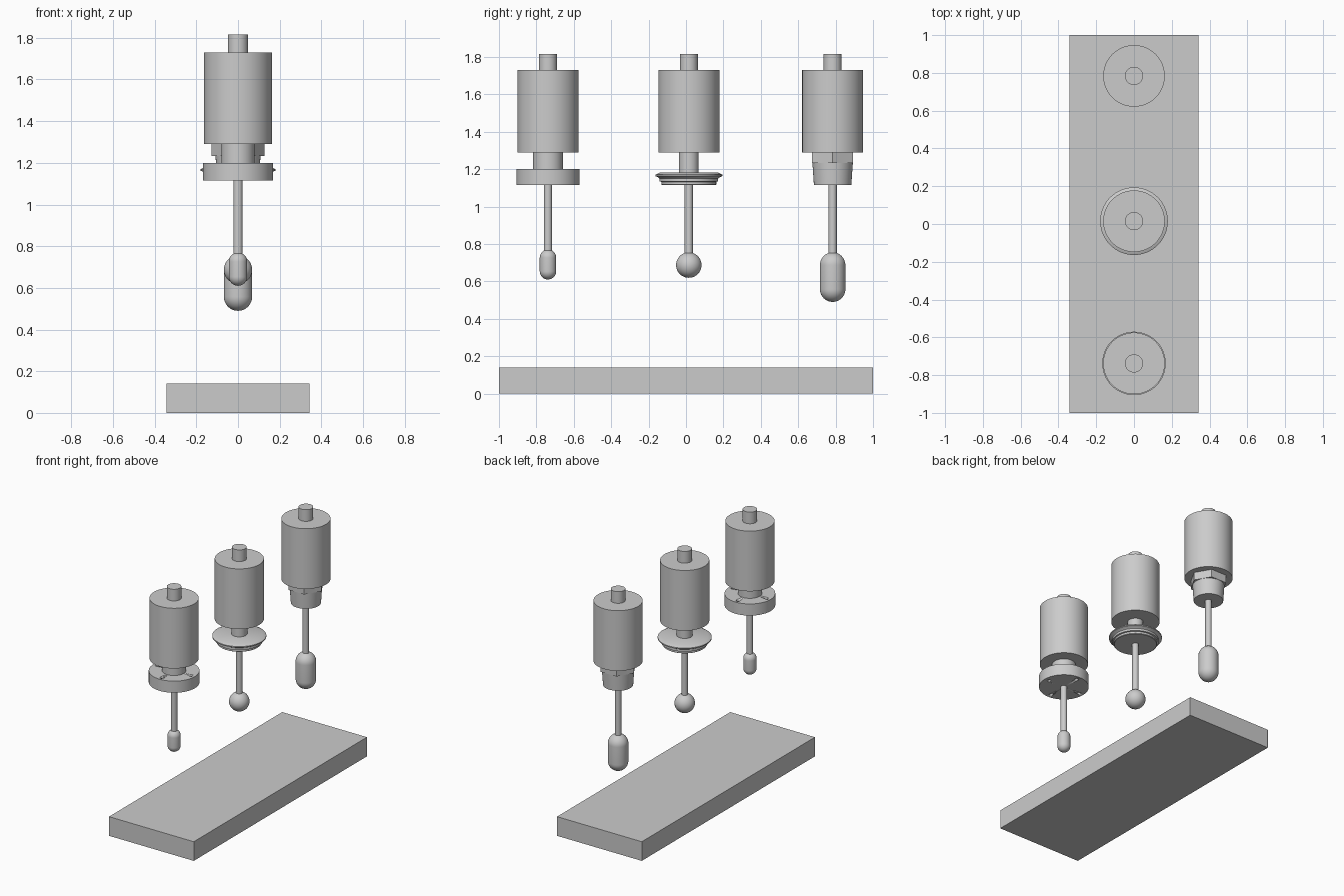
import bpy, bmesh
from math import pi, sin, cos, radians

if "Cube" in bpy.data.objects:
    bpy.data.objects.remove(bpy.data.objects["Cube"])


def finish(name, bm, smooth=True):
    bmesh.ops.remove_doubles(bm, verts=bm.verts, dist=1e-5)
    bmesh.ops.recalc_face_normals(bm, faces=bm.faces)
    me = bpy.data.meshes.new(name)
    bm.to_mesh(me)
    bm.free()
    ob = bpy.data.objects.new(name, me)
    bpy.context.collection.objects.link(ob)
    if smooth:
        bpy.ops.object.select_all(action='DESELECT')
        ob.select_set(True)
        bpy.context.view_layer.objects.active = ob
        bpy.ops.object.shade_smooth_by_angle(angle=radians(30))
    return ob


def lathe(name, x, y, profile, steps=64, smooth=True):
    """Revolve an (r, z) profile, closed on the axis, around a vertical axis."""
    bm = bmesh.new()
    pts = [(0, profile[0][1])] + profile + [(0, profile[-1][1])]
    vs = [bm.verts.new((x + r, y, z)) for r, z in pts]
    es = [bm.edges.new(p) for p in zip(vs, vs[1:])]
    bmesh.ops.spin(bm, geom=vs + es, cent=(x, y, 0), axis=(0, 0, 1),
                   angle=2 * pi, steps=steps, use_merge=True)
    bmesh.ops.remove_doubles(bm, verts=bm.verts, dist=1e-5)
    bmesh.ops.dissolve_degenerate(bm, edges=bm.edges, dist=1e-6)
    return finish(name, bm, smooth)


def cyl(name, x, y, r, z0, z1, steps=64, smooth=True):
    return lathe(name, x, y, [(r, z0), (r, z1)], steps, smooth)


def capsule(name, y, r, z0, z1, n=12):
    low = [(r * cos(a), z0 + r + r * sin(a))
           for a in (-pi / 2 + pi / 2 * i / n for i in range(1, n + 1))]
    high = [(r * cos(a), z1 - r + r * sin(a))
            for a in (pi / 2 * i / n for i in range(n))]
    return lathe(name, 0, y, [(1e-4, z0)] + low + high + [(1e-4, z1)])


# Base plate
bm = bmesh.new()
bmesh.ops.create_cube(bm, size=1)
bmesh.ops.scale(bm, vec=(0.685, 2, 0.14), verts=bm.verts)
bmesh.ops.translate(bm, vec=(0, 0, 0.07), verts=bm.verts)
finish("base_plate", bm, False)

# Shared housing, cable stub and rod; each probe has its own float
probes = [("bolted", -0.738, 0.044, 0.61, 0.77),
          ("clamp", 0.015, 0.068, 0.619, 0.755),
          ("threaded", 0.784, 0.068, 0.49, 0.755)]
for kind, y, r, z0, z1 in probes:
    cyl(kind + "_housing", 0, y, 0.163, 1.29, 1.73)
    cyl(kind + "_cable_stub", 0, y, 0.048, 1.73, 1.815, 48)
    cyl(kind + "_rod", 0, y, 0.022, z1 - 0.02, 1.115, 32)
    capsule(kind + "_float", y, r, z0, z1)

# Bolted fitting: neck and flange with four bolt holes
y = probes[0][1]
cyl("bolted_neck", 0, y, 0.08, 1.2, 1.29)
flange = cyl("bolted_flange", 0, y, 0.168, 1.115, 1.2)
for i in range(4):
    a = i * pi / 2
    hole = cyl("bolt_hole_cutter_%d" % i, 0.132 * cos(a), y + 0.132 * sin(a),
               0.013, 1.09, 1.225, 24)
    hole.hide_render = True
    hole.hide_set(True)
    mod = flange.modifiers.new("bolt_hole", 'BOOLEAN')
    mod.operation = 'DIFFERENCE'
    mod.solver = 'EXACT'
    mod.object = hole

# Clamp fitting: thin neck and stepped ferrule
y = probes[1][1]
cyl("clamp_neck", 0, y, 0.053, 1.182, 1.29, 48)
lathe("clamp_ferrule", 0, y, [
    (0.143, 1.115), (0.147, 1.118), (0.147, 1.132), (0.157, 1.134),
    (0.157, 1.15), (0.168, 1.158), (0.179, 1.162), (0.179, 1.17),
    (0.155, 1.182)])

# Threaded fitting: hex nut and tapered plug
y = probes[2][1]
cyl("threaded_hex", 0, y, 0.127, 1.232, 1.29, 6, False)
lathe("threaded_plug", 0, y, [(0.1, 1.115), (0.108, 1.232)])
